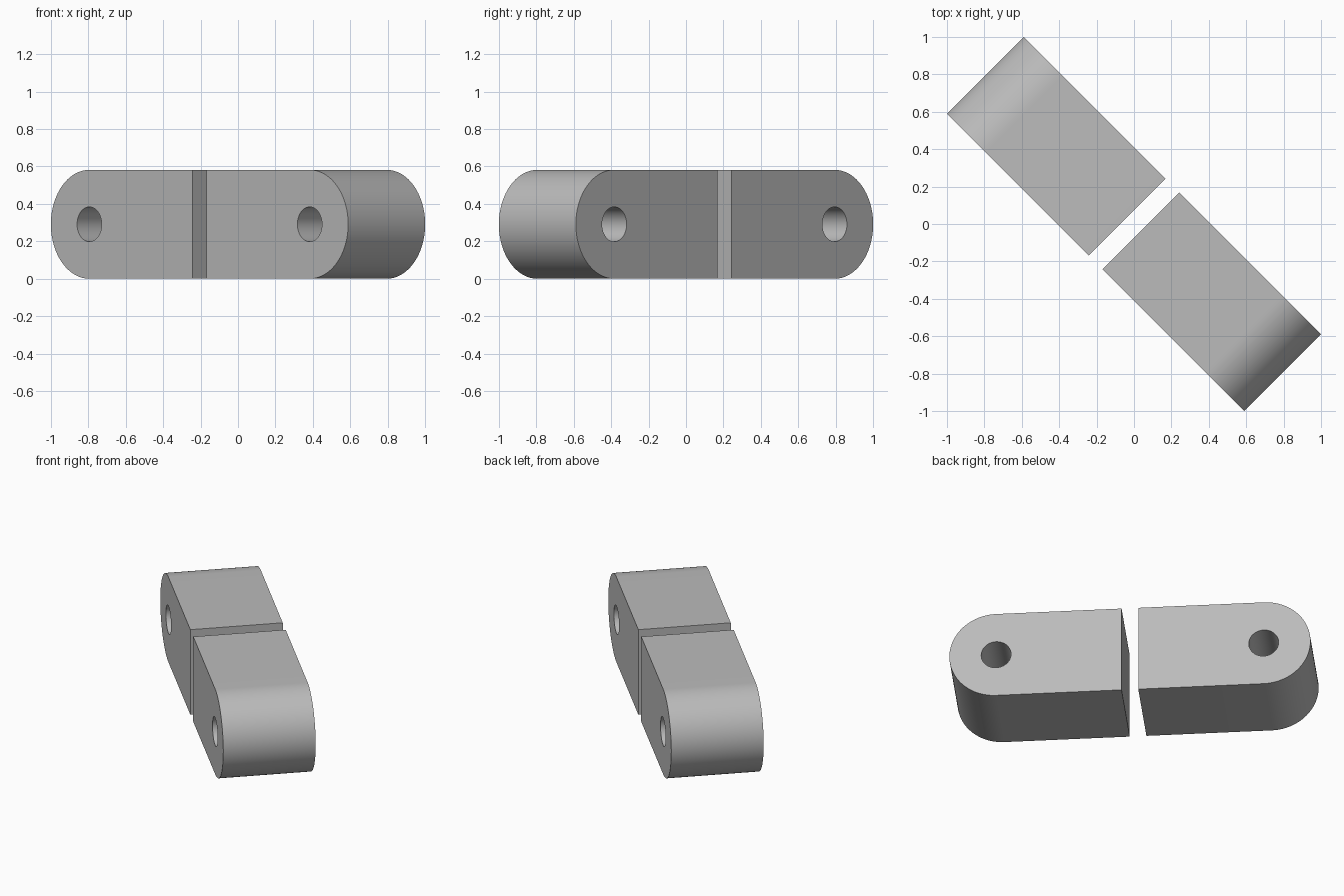
import bpy, bmesh
from math import pi, cos, sin, radians

cube = bpy.data.objects.get("Cube")
if cube:
    bpy.data.objects.remove(cube)

GAP = 0.052      # half of the slot between the blocks
R = 0.291        # end radius, also half the height
HALF = 0.291     # half the thickness
CENTRE = 0.833   # distance of the pin hole from the middle
HOLE = 0.093

grey = bpy.data.materials.new("plain grey")
grey.use_nodes = True
colour = (0.5, 0.5, 0.5, 1)
grey.diffuse_color = colour
grey.node_tree.nodes["Principled BSDF"].inputs["Base Color"].default_value = colour


def arc(radius, start, end, steps):
    angles = [start + (end - start) * i / steps for i in range(steps + 1)]
    return [(CENTRE + radius * cos(a), radius * sin(a)) for a in angles]


def add_spline(curve, points):
    spline = curve.splines.new("POLY")
    spline.points.add(len(points) - 1)
    for p, (x, y) in zip(spline.points, points):
        p.co = (x, y, 0, 1)
    spline.use_cyclic_u = True


def link_block(name, turn):
    # Extruded profile: square inner end, round outer end, round hole
    curve = bpy.data.curves.new(name + "_profile", "CURVE")
    curve.dimensions = "2D"
    curve.fill_mode = "BOTH"
    curve.extrude = HALF
    add_spline(curve, [(GAP, -R)] + arc(R, -pi / 2, pi / 2, 48) + [(GAP, R)])
    add_spline(curve, arc(HOLE, 0, 2 * pi, 48)[:-1])
    source = bpy.data.objects.new(name + "_source", curve)
    bpy.context.collection.objects.link(source)
    bpy.context.view_layer.update()
    evaluated = source.evaluated_get(bpy.context.evaluated_depsgraph_get())
    mesh = bpy.data.meshes.new_from_object(evaluated)
    bpy.data.objects.remove(source)

    # Weld the caps to the walls
    bm = bmesh.new()
    bm.from_mesh(mesh)
    bmesh.ops.remove_doubles(bm, verts=bm.verts, dist=0.0001)
    bmesh.ops.recalc_face_normals(bm, faces=bm.faces)
    bm.to_mesh(mesh)
    bm.free()

    mesh.name = name
    mesh.materials.clear()
    mesh.materials.append(grey)
    block = bpy.data.objects.new(name, mesh)
    bpy.context.collection.objects.link(block)
    block.rotation_euler = (pi / 2, 0, radians(turn))
    block.location.z = R
    bpy.ops.object.select_all(action="DESELECT")
    block.select_set(True)
    bpy.context.view_layer.objects.active = block
    bpy.ops.object.shade_smooth_by_angle(angle=radians(30))


# Two matching blocks set end to end on the diagonal
link_block("front_block", -45)
link_block("back_block", 135)
